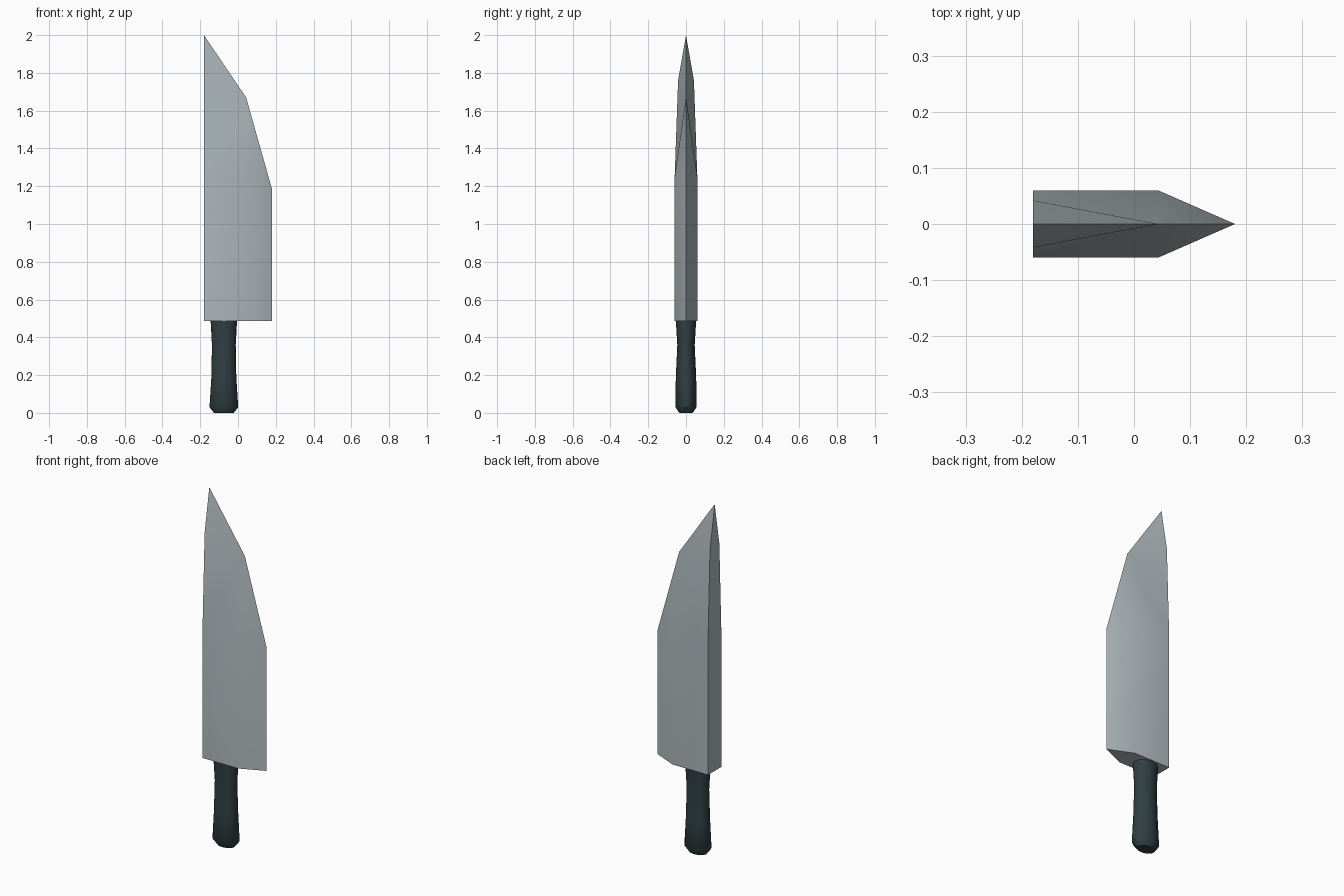
import bpy, bmesh, math

if "Cube" in bpy.data.objects:
    bpy.data.objects.remove(bpy.data.objects["Cube"])


def material(name, color):
    m = bpy.data.materials.new(name)
    m.diffuse_color = color
    m.use_nodes = True
    m.node_tree.nodes["Principled BSDF"].inputs["Base Color"].default_value = m.diffuse_color
    return m


def finish(bm, name, mat, angle):
    bmesh.ops.remove_doubles(bm, verts=bm.verts, dist=1e-5)
    bmesh.ops.recalc_face_normals(bm, faces=bm.faces)
    me = bpy.data.meshes.new(name)
    bm.to_mesh(me)
    bm.free()
    ob = bpy.data.objects.new(name, me)
    bpy.context.collection.objects.link(ob)
    me.materials.append(mat)
    bpy.ops.object.select_all(action='DESELECT')
    ob.select_set(True)
    bpy.context.view_layer.objects.active = ob
    bpy.ops.object.shade_smooth_by_angle(angle=math.radians(angle))
    return ob


steel = material("steel", (0.42, 0.48, 0.50, 1))
grip = material("grip", (0.03, 0.05, 0.055, 1))

# Blade: one cheek described by named points, mirrored across y = 0
SPINE, RIDGE, EDGE, HEEL = -0.18, 0.043, 0.18, 0.487
P = {
    "spine_heel": (SPINE, 0.06, HEEL), "ridge_heel": (RIDGE, 0.06, HEEL),
    "edge_heel": (EDGE, 0, HEEL), "spine_mid": (SPINE, 0.06, 1.25),
    "ridge_mid": (RIDGE, 0.06, 1.25), "edge_mid": (EDGE, 0, 1.185),
    "belly": (RIDGE, 0, 1.67), "spine_top": (SPINE, 0.042, 1.76),
    "tip": (SPINE, 0, 2.0), "heel_center": (SPINE, 0, HEEL),
}
cheek = [
    "spine_heel ridge_heel ridge_mid spine_mid",
    "ridge_heel edge_heel edge_mid ridge_mid",
    "ridge_mid edge_mid belly",
    "spine_mid ridge_mid belly spine_top",
    "spine_top belly tip",
    "heel_center spine_heel spine_mid spine_top tip",
    "heel_center edge_heel ridge_heel spine_heel",
]
bm = bmesh.new()
for side in (1, -1):
    for face in cheek:
        bm.faces.new([bm.verts.new((P[n][0], side * P[n][1], P[n][2]))
                      for n in face.split()])
finish(bm, "blade", steel, 25)

# Handle: oval rings (z, half width x, half width y) stacked and bridged
rings = [(0, 0.052, 0.035), (0.03, 0.076, 0.056), (0.19, 0.066, 0.054),
         (0.36, 0.063, 0.046), (0.49, 0.07, 0.054)]
SIDES = 12
bm = bmesh.new()
loops = [[bm.verts.new((-0.075 + rx * math.cos(2 * math.pi * i / SIDES),
                        ry * math.sin(2 * math.pi * i / SIDES), z))
          for i in range(SIDES)] for z, rx, ry in rings]
for a, b in zip(loops, loops[1:]):
    for i in range(SIDES):
        j = (i + 1) % SIDES
        bm.faces.new((a[i], a[j], b[j], b[i]))
bm.faces.new(loops[0][::-1])
bm.faces.new(loops[-1])
finish(bm, "handle", grip, 40)
